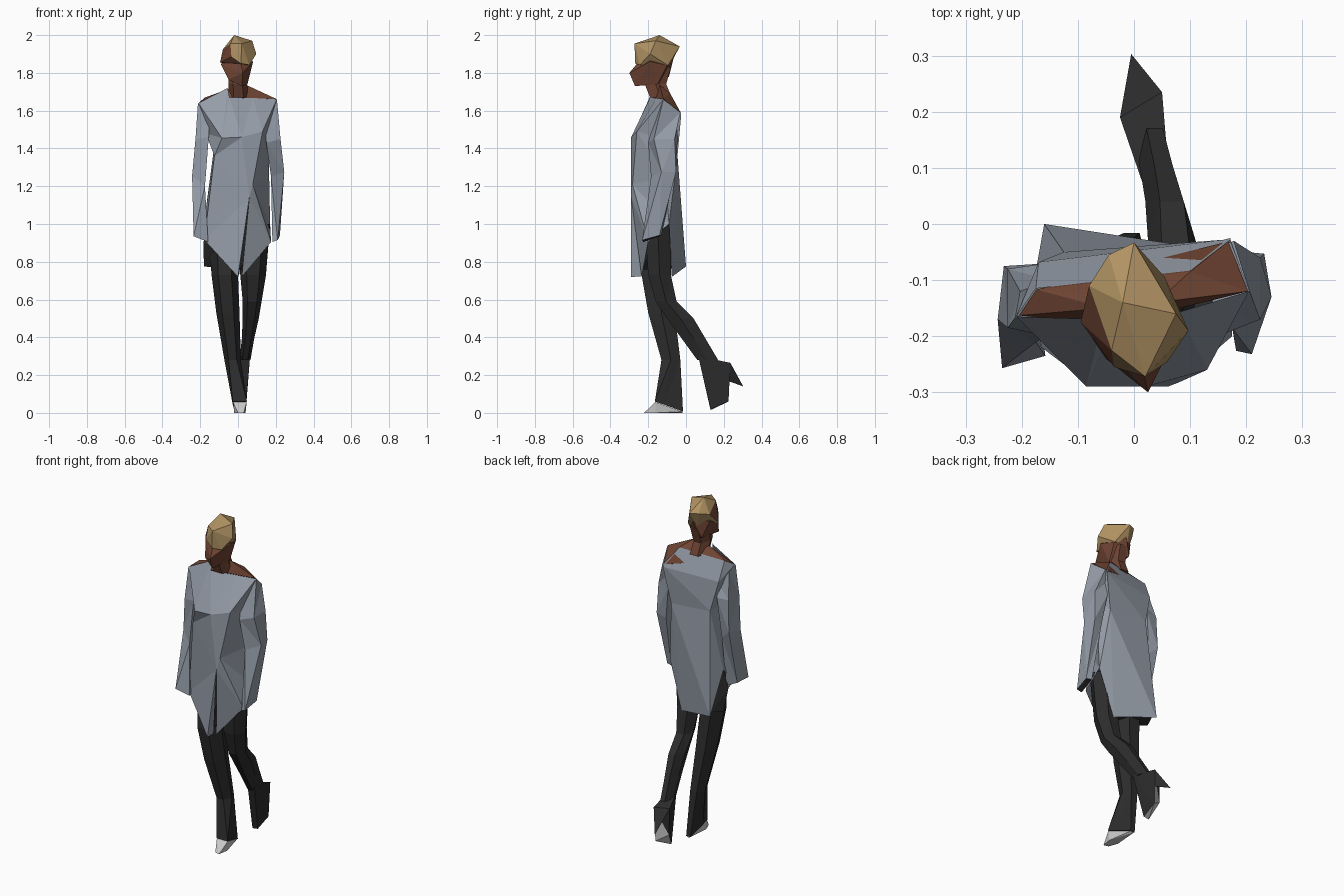
import bpy
import bmesh
from math import sin, cos, pi

default_cube = bpy.data.objects.get("Cube")
if default_cube:
    bpy.data.objects.remove(default_cube, do_unlink=True)


def make_material(name, red, green, blue):
    material = bpy.data.materials.new(name)
    material.use_nodes = True
    colour = (red, green, blue, 1)
    material.diffuse_color = colour
    shader = material.node_tree.nodes["Principled BSDF"]
    shader.inputs["Base Color"].default_value = colour
    shader.inputs["Roughness"].default_value = .9
    return material


coat_grey = make_material("coat grey", .3, .335, .39)
trouser_black = make_material("trouser black", .026, .026, .026)
skin_brown = make_material("skin brown", .16, .058, .033)
hair_blond = make_material("hair blond", .44, .29, .125)
shoe_white = make_material("shoe white", .6, .6, .6)


def finish(name, bm, *materials):
    """Turn a bmesh into a flat shaded object."""
    bmesh.ops.recalc_face_normals(bm, faces=bm.faces)
    mesh = bpy.data.meshes.new(name)
    bm.to_mesh(mesh)
    bm.free()
    for material in materials:
        mesh.materials.append(material)
    part = bpy.data.objects.new(name, mesh)
    bpy.context.collection.objects.link(part)
    return part


def hull(name, points, *materials):
    """Faceted solid wrapped around a few corner points."""
    bm = bmesh.new()
    for point in points:
        bm.verts.new(point)
    result = bmesh.ops.convex_hull(bm, input=bm.verts)
    loose = [v for v in result["geom_interior"] if isinstance(v, bmesh.types.BMVert)]
    bmesh.ops.delete(bm, geom=loose, context="VERTS")
    return finish(name, bm, *materials)


def loft(name, outlines, *materials, closed=True):
    """Skin over outlines. A closed loft is capped, and its last cap takes the last material."""
    bm = bmesh.new()
    rings = [[bm.verts.new(point) for point in outline] for outline in outlines]
    count = len(rings[0])
    for upper, lower in zip(rings, rings[1:]):
        for i in range(count if closed else count - 1):
            j = (i + 1) % count
            bm.faces.new((upper[i], upper[j], lower[j], lower[i]))
    if closed:
        bm.faces.new(rings[0])
        bm.faces.new(rings[-1]).material_index = len(materials) - 1
    bmesh.ops.remove_doubles(bm, verts=bm.verts, dist=.001)
    bmesh.ops.triangulate(bm, faces=[f for f in bm.faces if len(f.verts) > 3])
    return finish(name, bm, *materials)


def hexagon(x0, x1, y0, y1, z):
    """Six sided section filling an x and y range."""
    outline = []
    for i in range(6):
        across = cos(pi * i / 3)
        along = sin(pi * i / 3) / sin(pi / 3)
        outline.append(((x0 + x1 + (x1 - x0) * across) / 2,
                        (y0 + y1 + (y1 - y0) * along) / 2, z))
    return outline


# Coat: panels run from the front opening round the left side, back and right side,
# and end in a narrow fold at the opening
neck_front, breast, opening = (-.045, -.19, 1.67), (.02, -.29, 1.46), (.06, -.29, 1.14)
waist_back = (.13, -.045, 1.36)
collar = [neck_front, (.08, -.157, 1.667), (.205, -.12, 1.66), (.172, -.028, 1.59), (.1, -.083, 1.69),
          (-.175, -.115, 1.67), (-.21, -.165, 1.64), (-.055, -.17, 1.72), neck_front, neck_front]
chest = [breast, (.13, -.26, 1.49), (.165, -.12, 1.45), (.172, -.025, 1.58), (.16, -.028, 1.575),
         (-.17, -.068, 1.56), (-.17, -.14, 1.48), (-.085, -.29, 1.455), breast, breast]
waist = [opening, (.078, -.283, 1.21), (.165, -.11, 1.25), waist_back, waist_back,
         (-.125, -.05, 1.38), (-.13, -.14, 1.38), (-.125, -.25, 1.36), opening, opening]
hem_back = (.08, -.075, .72)
hem = [(.02, -.235, .72), (.175, -.2, .905), (.17, -.09, 1), hem_back, hem_back,
       (-.16, 0, .775), (-.178, -.1, 1.02), (-.178, -.21, .915), (0, -.29, .72), (.003, -.235, .722)]
loft("coat", (collar, chest, waist, hem), coat_grey, closed=False)

# Sleeves with dark cuffs: outer front, outer back, inner back, inner front
loft("left_sleeve", (
    [(.206, -.12, 1.66), (.178, -.03, 1.59), (.14, -.045, 1.54), (.14, -.16, 1.58)],
    [(.225, -.17, 1.45), (.225, -.06, 1.45), (.15, -.045, 1.45), (.15, -.2, 1.43)],
    [(.245, -.13, 1.275), (.232, -.053, 1.275), (.178, -.065, 1.25), (.175, -.185, 1.25)],
    [(.21, -.232, .915), (.222, -.14, .94), (.19, -.13, .94), (.182, -.226, .905)],
), coat_grey, trouser_black)
loft("right_sleeve", (
    [(-.212, -.167, 1.64), (-.203, -.12, 1.61), (-.15, -.1, 1.53), (-.15, -.18, 1.58)],
    [(-.225, -.185, 1.45), (-.225, -.08, 1.46), (-.155, -.07, 1.46), (-.155, -.2, 1.46)],
    [(-.243, -.17, 1.255), (-.232, -.075, 1.27), (-.175, -.09, 1.22), (-.175, -.21, 1.2)],
    [(-.235, -.257, .935), (-.228, -.16, .935), (-.17, -.14, .91), (-.158, -.235, .905)],
), coat_grey, trouser_black)

# Dark hips filling the coat openings
hull("hips", [(.06, -.25, 1.12), (-.08, -.22, 1.2), (.1, -.1, 1.2), (-.1, -.08, 1.2),
              (.1, -.19, .85), (.13, -.11, .9), (.07, -.09, .76), (-.15, -.02, .79),
              (-.18, -.1, .775), (-.184, -.14, .9), (-.13, -.2, .88), (0, -.23, .76)],
     trouser_black)

# Standing leg, narrowing to the heel, and trailing leg
heel_section = [(.035, -.12, .045), (.01, -.016, .008), (-.018, -.016, .008),
                (-.028, -.12, .045), (-.028, -.165, .06), (.047, -.165, .06)]
loft("right_leg", (hexagon(-.16, .03, -.22, -.08, 1), hexagon(-.14, 0, -.235, -.08, .73),
                   hexagon(-.115, .008, -.2, -.06, .53), hexagon(-.072, .015, -.13, -.03, .28),
                   heel_section), trouser_black)
loft("left_leg", (hexagon(0, .17, -.22, -.08, 1), hexagon(.012, .148, -.2, -.08, .73),
                  hexagon(.025, .125, -.16, -.05, .59), hexagon(.025, .11, -.1, .04, .5),
                  hexagon(.02, .085, -.02, .105, .39), hexagon(.008, .066, .06, .17, .28)),
     trouser_black)

# Shoes
hull("right_shoe", [(-.026, -.163, .058), (.046, -.163, .058), (.008, -.018, .007), (-.016, -.018, .007),
                    (0, -.215, 0), (.03, -.222, 0), (-.02, -.16, 0), (.04, -.16, 0),
                    (-.004, -.018, 0)], shoe_white)
left_shoe = hull("left_shoe", [(.018, .065, .3), (.064, .065, .3), (.05, .235, .265), (-.025, .19, .26),
                               (.005, .13, .015), (.04, .13, .02), (.045, .225, .06),
                               (-.02, .19, .1), (.04, .22, .17)], trouser_black, shoe_white)
for face in left_shoe.data.polygons:
    if face.center.z < .16 and face.normal.y > .3:
        face.material_index = 1
hull("left_heel", [(.05, .235, .265), (-.025, .19, .26), (.04, .22, .17), (-.005, .303, .14)],
     trouser_black)

# Bare shoulders and neck
hull("shoulders", [(-.04, -.18, 1.668), (.203, -.12, 1.662), (.168, -.031, 1.59), (.1, -.085, 1.692),
                   (-.205, -.163, 1.64), (-.174, -.117, 1.67), (-.05, -.15, 1.715),
                   (.04, -.14, 1.738)], skin_brown)
loft("neck", (hexagon(-.05, .055, -.2, -.08, 1.83), hexagon(-.05, .048, -.218, -.105, 1.74),
              hexagon(-.05, .055, -.19, -.075, 1.67)), skin_brown)

# Head
hull("face", [(-.075, -.12, 1.88), (-.09, -.18, 1.845), (-.05, -.24, 1.765), (.025, -.3, 1.8),
              (.02, -.27, 1.73), (.05, -.15, 1.74), (.08, -.19, 1.86), (.055, -.1, 1.84),
              (0, -.065, 1.88), (-.04, -.09, 1.78), (0, -.2, 1.92)], skin_brown)

# Hair, with bare skin at the right temple and underneath
hair = hull("hair", [(-.02, -.14, 2), (.075, -.16, 1.97), (.097, -.19, 1.9), (.06, -.245, 1.842),
                     (.02, -.272, 1.955), (.015, -.27, 1.85), (-.035, -.255, 1.885), (-.08, -.11, 1.925),
                     (-.04, -.225, 1.955), (-.095, -.175, 1.855), (-.045, -.055, 1.94),
                     (0, -.033, 1.94), (.055, -.095, 1.84), (-.02, -.085, 1.84)],
            hair_blond, skin_brown)
for face in hair.data.polygons:
    temple = face.normal.x < -.4 and face.center.y < -.16 and face.center.z < 1.93
    if temple or face.normal.z < -.75:
        face.material_index = 1
